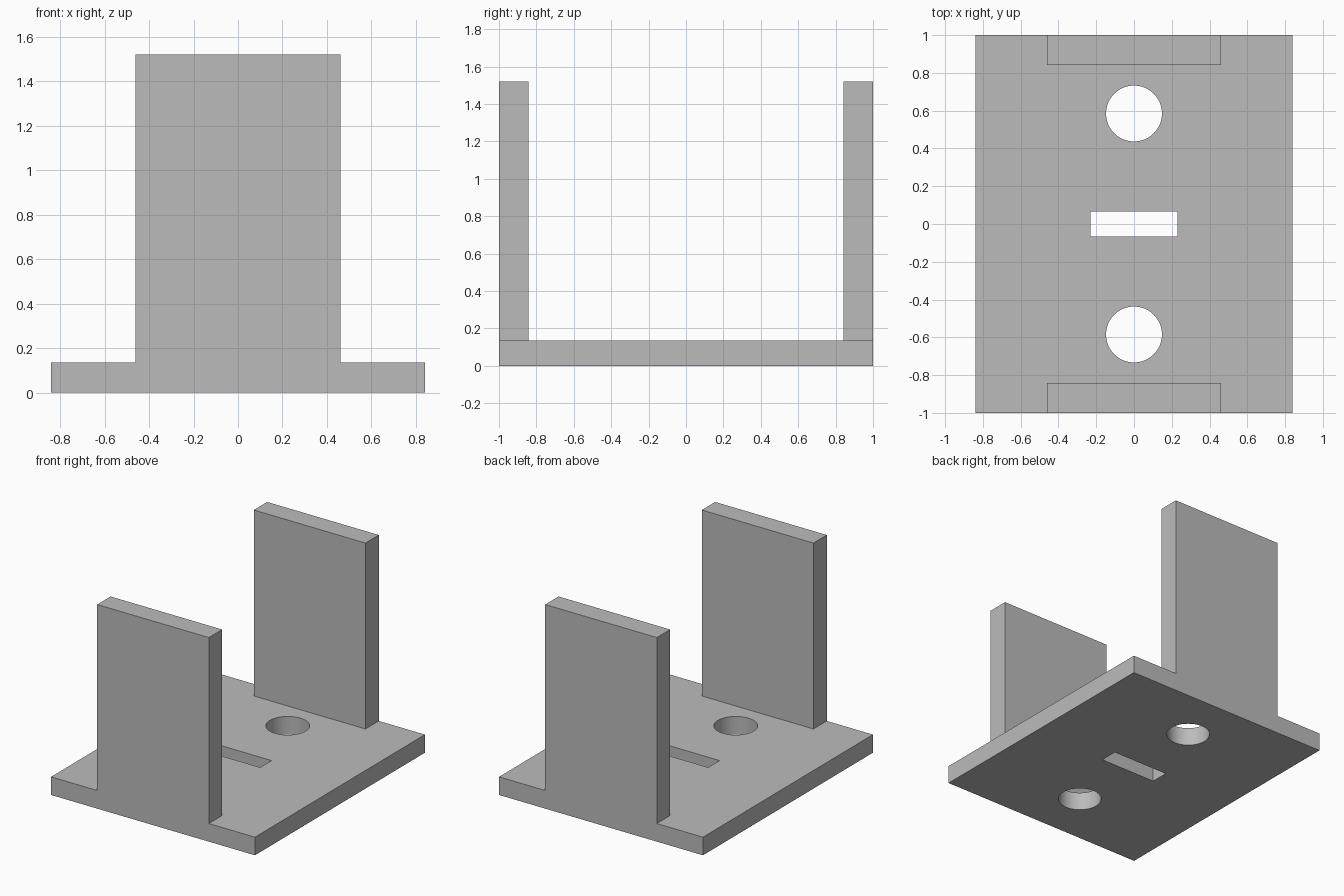
import bpy
import bmesh
from mathutils import Matrix, Vector

# Remove the default cube
default = bpy.data.objects.get("Cube")
if default:
    bpy.data.objects.remove(default, do_unlink=True)

# Single grey finish
GREY = (0.5, 0.5, 0.5, 1.0)
grey = bpy.data.materials.new("plain_grey")
grey.use_nodes = True
grey.diffuse_color = GREY
grey.node_tree.nodes["Principled BSDF"].inputs["Base Color"].default_value = GREY

HALF_WIDTH, HALF_DEPTH, THICK = 0.84, 1.0, 0.135
UPRIGHT_HALF, UPRIGHT_INNER, HEIGHT = 0.46, 0.843, 1.52
HOLE_RADIUS, HOLE_Y = 0.148, 0.585


def make_object(name, bm):
    mesh = bpy.data.meshes.new(name)
    bm.to_mesh(mesh)
    bm.free()
    mesh.materials.append(grey)
    obj = bpy.data.objects.new(name, mesh)
    bpy.context.collection.objects.link(obj)
    return obj


def box(name, low, high):
    low, high = Vector(low), Vector(high)
    bm = bmesh.new()
    place = Matrix.Translation((low + high) / 2) @ Matrix.Diagonal((high - low).to_4d())
    bmesh.ops.create_cube(bm, size=1, matrix=place)
    return make_object(name, bm)


def cylinder(name, y):
    bm = bmesh.new()
    bmesh.ops.create_cone(bm, cap_ends=True, segments=64, radius1=HOLE_RADIUS,
                          radius2=HOLE_RADIUS, depth=1,
                          matrix=Matrix.Translation((0, y, 0)))
    return make_object(name, bm)


# Base plate
base = box("base_plate", (-HALF_WIDTH, -HALF_DEPTH, 0), (HALF_WIDTH, HALF_DEPTH, THICK))

# Round holes and central slot cut through the plate
cutters = [
    cylinder("front_hole_cutter", -HOLE_Y),
    cylinder("back_hole_cutter", HOLE_Y),
    box("slot_cutter", (-0.23, -0.067, -0.5), (0.23, 0.067, 0.5)),
]
for cutter in cutters:
    cut = base.modifiers.new(cutter.name, "BOOLEAN")
    cut.operation = "DIFFERENCE"
    cut.solver = "EXACT"
    cut.object = cutter

# Apply the cuts, then discard the cutters
bpy.context.view_layer.objects.active = base
base.select_set(True)
for name in [m.name for m in base.modifiers]:
    bpy.ops.object.modifier_apply(modifier=name)
for cutter in cutters:
    bpy.data.objects.remove(cutter, do_unlink=True)
bpy.ops.object.shade_smooth_by_angle()

# Upright plates flush with the front and back edges
for name, side in (("front_upright", -1), ("back_upright", 1)):
    near, far = sorted((side * UPRIGHT_INNER, side * HALF_DEPTH))
    box(name, (-UPRIGHT_HALF, near, THICK), (UPRIGHT_HALF, far, HEIGHT))
